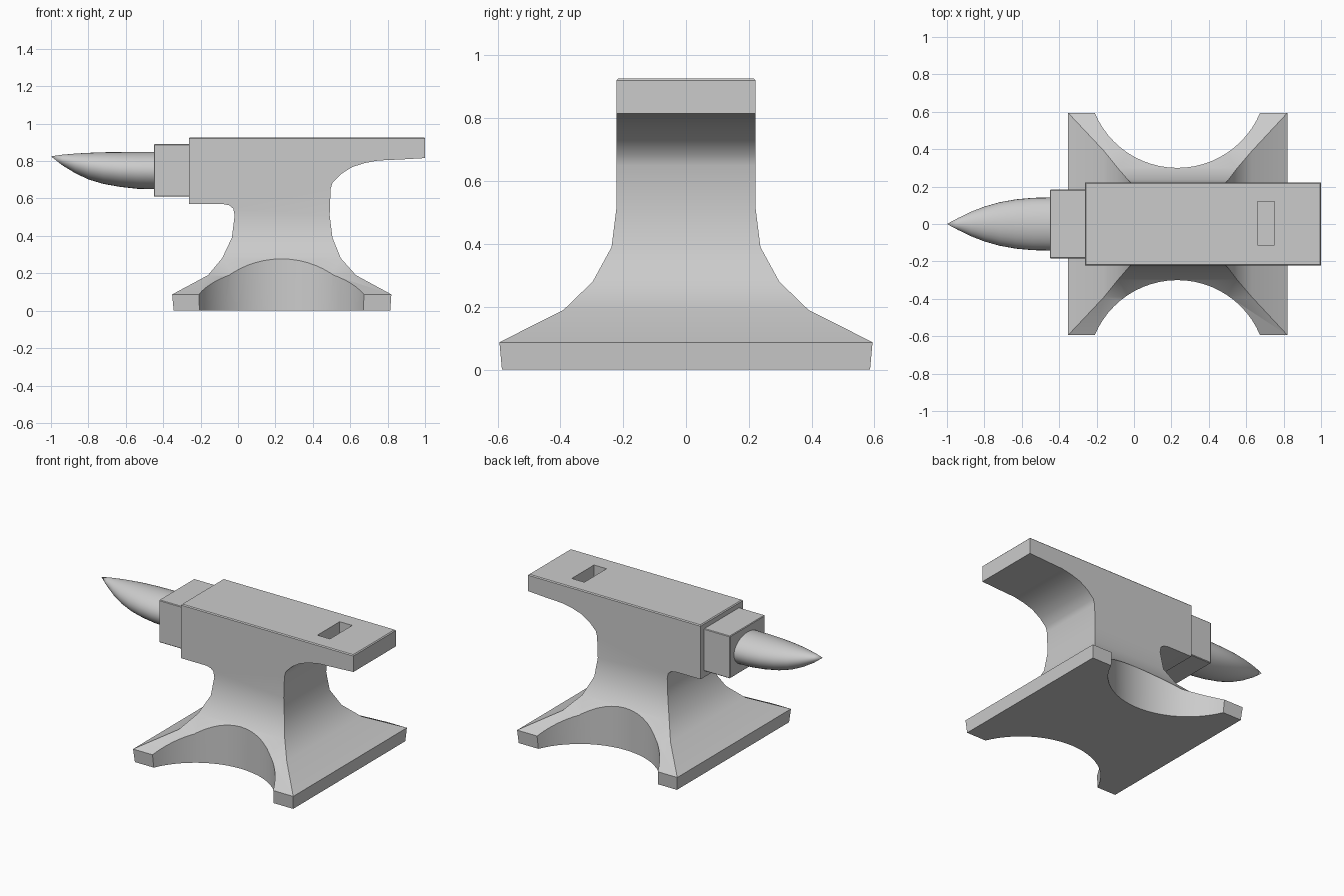
import bpy, bmesh, math

if "Cube" in bpy.data.objects:
    bpy.data.objects.remove(bpy.data.objects["Cube"])


def make_object(name, bm):
    bmesh.ops.recalc_face_normals(bm, faces=bm.faces[:])
    mesh = bpy.data.meshes.new(name)
    bm.to_mesh(mesh)
    bm.free()
    ob = bpy.data.objects.new(name, mesh)
    bpy.context.collection.objects.link(ob)
    return ob


def activate(ob):
    bpy.ops.object.select_all(action='DESELECT')
    ob.select_set(True)
    bpy.context.view_layer.objects.active = ob


def smooth(ob, degrees):
    activate(ob)
    bpy.ops.object.shade_smooth_by_angle(angle=math.radians(degrees))


def box(name, x0, x1, y0, y1, z0, z1, bevel=0.0):
    bm = bmesh.new()
    bmesh.ops.create_cube(bm, size=1)
    for v in bm.verts:
        v.co = ((x0 + x1) / 2 + v.co.x * (x1 - x0),
                (y0 + y1) / 2 + v.co.y * (y1 - y0),
                (z0 + z1) / 2 + v.co.z * (z1 - z0))
    if bevel:
        bmesh.ops.bevel(bm, geom=bm.edges[:], offset=bevel, segments=1, affect='EDGES')
    return make_object(name, bm)


def cut(ob, cutter):
    cutter.hide_render = True
    mod = ob.modifiers.new("cut", 'BOOLEAN')
    mod.operation = 'DIFFERENCE'
    mod.solver = 'EXACT'
    mod.object = cutter
    activate(ob)
    bpy.ops.object.modifier_apply(modifier=mod.name)
    bpy.data.objects.remove(cutter, do_unlink=True)


# Anvil body: flared foot lofted from rectangles (x0, x1, half width, z)
W = 0.222
levels = [(-0.344, 0.814, 0.586, 0.0), (-0.352, 0.82, 0.594, 0.087),
          (-0.16, 0.63, 0.39, 0.19), (-0.085, 0.55, 0.297, 0.28),
          (-0.033, 0.505, 0.237, 0.39), (-0.018, 0.49, W, 0.51)]
bm = bmesh.new()
rings = [[bm.verts.new(p) for p in ((a, -h, z), (b, -h, z), (b, h, z), (a, h, z))]
         for a, b, h, z in levels]
bm.faces.new(rings[0])
for r, s in zip(rings, rings[1:]):
    for i in range(4):
        j = (i + 1) % 4
        bm.faces.new((r[i], r[j], s[j], s[i]))

# Waist, heel and face: side profile carried up from the last rectangle
profile = [(0.495, 0.65), (0.505, 0.685), (0.55, 0.73), (0.61, 0.768), (0.68, 0.79),
           (0.75, 0.803), (0.88, 0.809), (1.0, 0.816), (1.0, 0.927),
           (-0.262, 0.927), (-0.262, 0.57), (-0.08, 0.57), (-0.045, 0.563), (-0.025, 0.545)]
top = rings[-1]
front = [top[1]] + [bm.verts.new((x, -W, z)) for x, z in profile] + [top[0]]
back = [top[2]] + [bm.verts.new((x, W, z)) for x, z in profile] + [top[3]]
bm.faces.new(front)
bm.faces.new(back)
for i in range(len(front) - 1):
    bm.faces.new((front[i], front[i + 1], back[i + 1], back[i]))
rim = [e for e in bm.edges if all(v.co.z > 0.92 for v in e.verts)]
bmesh.ops.bevel(bm, geom=rim, offset=0.006, segments=1, affect='EDGES')
body = make_object("anvil_body", bm)

# Round scoops in the front and back of the foot
for side in (-1, 1):
    bm = bmesh.new()
    bmesh.ops.create_cone(bm, cap_ends=True, segments=64, radius1=0.479, radius2=0.479, depth=0.6)
    bmesh.ops.translate(bm, verts=bm.verts[:], vec=(0.232, side * 0.779, 0.2))
    cut(body, make_object("scoop_cutter", bm))

# Blind tool hole in the face
cut(body, box("hole_cutter", 0.66, 0.752, -0.113, 0.12, 0.845, 1.0))
smooth(body, 32)

# Step between body and horn
box("horn_step", -0.45, -0.25, -0.184, 0.184, 0.61, 0.89, 0.004)

# Horn: oval sections (x, half width, bottom z, top z) closing to a tip
sections = [(-0.44, 0.142, 0.649, 0.849), (-0.54, 0.14, 0.652, 0.849), (-0.63, 0.132, 0.662, 0.848),
            (-0.72, 0.116, 0.678, 0.847), (-0.8, 0.093, 0.702, 0.844), (-0.87, 0.066, 0.735, 0.84),
            (-0.94, 0.032, 0.778, 0.834)]
N = 32
bm = bmesh.new()
rings = []
for x, h, lo, hi in sections:
    angles = [2 * math.pi * i / N for i in range(N)]
    rings.append([bm.verts.new((x, h * math.cos(a), (lo + hi) / 2 + (hi - lo) / 2 * math.sin(a)))
                  for a in angles])
tip = bm.verts.new((-1.0, 0, 0.825))
bm.faces.new(rings[0])
for i in range(N):
    j = (i + 1) % N
    for r, s in zip(rings, rings[1:]):
        bm.faces.new((r[i], r[j], s[j], s[i]))
    bm.faces.new((rings[-1][i], rings[-1][j], tip))
smooth(make_object("horn", bm), 40)
